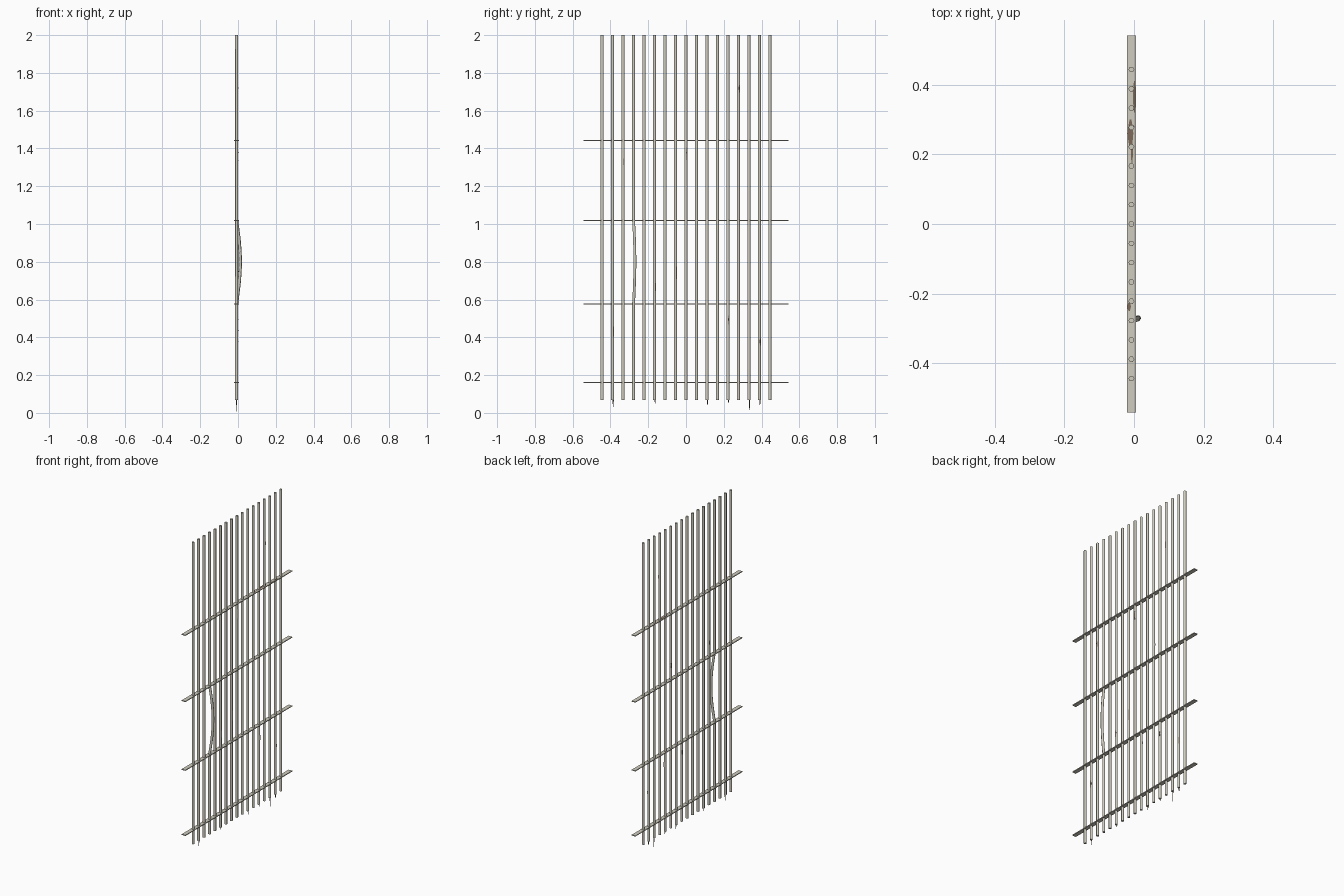
import bpy, bmesh, math
from mathutils import Vector

if "Cube" in bpy.data.objects:
    bpy.data.objects.remove(bpy.data.objects["Cube"])

BAR_X, BAR_R, STEP = -0.0075, 0.0085, 0.0555
RAIL_Z = (0.160, 0.577, 1.018, 1.442)


def material(name, rgb):
    m = bpy.data.materials.new(name)
    m.diffuse_color = (*rgb, 1)
    m.use_nodes = True
    m.node_tree.nodes["Principled BSDF"].inputs["Base Color"].default_value = m.diffuse_color
    return m


metal = material("pale weathered metal", (0.63, 0.61, 0.52))
rust = material("brown rust", (0.2, 0.142, 0.1))


def finish(name, bm, mat, smooth=False):
    bmesh.ops.recalc_face_normals(bm, faces=bm.faces)
    me = bpy.data.meshes.new(name)
    bm.to_mesh(me)
    bm.free()
    me.materials.append(mat)
    ob = bpy.data.objects.new(name, me)
    bpy.context.collection.objects.link(ob)
    if smooth:
        bpy.context.view_layer.objects.active = ob
        ob.select_set(True)
        bpy.ops.object.shade_smooth_by_angle(angle=math.radians(65))
        ob.select_set(False)
    return ob


def tube(name, centres, radii, mat, sides=6):
    """Skin horizontal rings stacked along a mostly vertical path."""
    bm = bmesh.new()
    rings = []
    for c, r in zip(centres, radii):
        rings.append([bm.verts.new(Vector(c) + Vector((
            r * math.cos(math.tau * i / sides),
            r * math.sin(math.tau * i / sides), 0))) for i in range(sides)])
    for a, b in zip(rings, rings[1:]):
        for i in range(sides):
            j = (i + 1) % sides
            bm.faces.new((a[i], a[j], b[j], b[i]))
    bm.faces.new(rings[0])
    bm.faces.new(rings[-1])
    return finish(name, bm, mat, True)


# Vertical bars, one of them bowed between the middle rails
for k in range(-8, 9):
    y = k * STEP
    path = [(BAR_X, y, 0.067), (BAR_X, y, 2.0)]
    name = "vertical_bar"
    if k == -5:
        name = "bent_bar"
        bow = []
        for i in range(15):
            t = i / 14
            s = math.sin(math.pi * t)
            bow.append((BAR_X + 0.0195 * s, y + 0.007 * s, 0.58 + 0.44 * t))
        path = [path[0]] + bow + [path[1]]
    tube(name, path, [BAR_R] * len(path), metal)

# Flat cross rails
for z in RAIL_Z:
    bm = bmesh.new()
    bmesh.ops.create_cube(bm, size=1)
    for v in bm.verts:
        v.co = Vector((v.co.x * 0.026 - 0.007, v.co.y * 1.083, v.co.z * 0.005 + z))
    finish("cross_rail", bm, metal)


# Thin rust patches lying on the top rail: x, y start, y end, half width
def patch(x, y0, y1, w):
    bm = bmesh.new()
    n = 6
    outline = []
    for side in (1, -1):
        for i in range(n + 1):
            t = i / n if side > 0 else 1 - i / n
            outline.append((x + side * w * (0.3 + 0.7 * math.sin(math.pi * t)),
                            y0 + (y1 - y0) * t, RAIL_Z[-1] + 0.003))
    face = bm.faces.new([bm.verts.new(p) for p in outline])
    bmesh.ops.solidify(bm, geom=[face], thickness=0.001)
    finish("rust_patch", bm, rust)


patch(0.001, 0.32, 0.41, 0.004)
patch(-0.010, 0.22, 0.30, 0.008)
patch(-0.006, 0.175, 0.235, 0.003)
patch(-0.014, -0.25, -0.225, 0.005)


# Rust runs on the bars: bar number, side of the bar, low z, high z
RUNS = [(-6, 1, 1.31, 1.35), (-4, -1, 1.08, 1.13), (-3, 1, 0.64, 0.69),
        (-1, 1, 0.70, 0.78), (1, -1, 0.49, 0.53), (4, 1, 0.46, 0.52),
        (3, -1, 1.09, 1.13), (-7, 1, 0.40, 0.46), (5, 1, 1.69, 1.74),
        (0, 1, 1.33, 1.41), (7, 1, 0.35, 0.40)]
for k, s, lo, hi in RUNS:
    x, y = BAR_X + s * 0.0055, k * STEP + 0.003
    tube("rust_run", [(x, y, lo), (x, y, lo * 0.4 + hi * 0.6), (x, y, hi)],
         [0.001, 0.0035, 0.001], rust, 5)

# Drips hanging from the lower bar ends: bar number, lowest z
for k, lo in ((-7, 0.03), (-3, 0.05), (2, 0.04), (6, 0.0), (7, 0.04), (4, 0.05)):
    x, y = BAR_X, k * STEP + 0.003
    tube("rust_drip", [(x, y, lo), (x, y, max(lo, 0.03) + 0.008), (x, y, 0.068)],
         [0.0006, 0.002, 0.0035], rust, 5)
